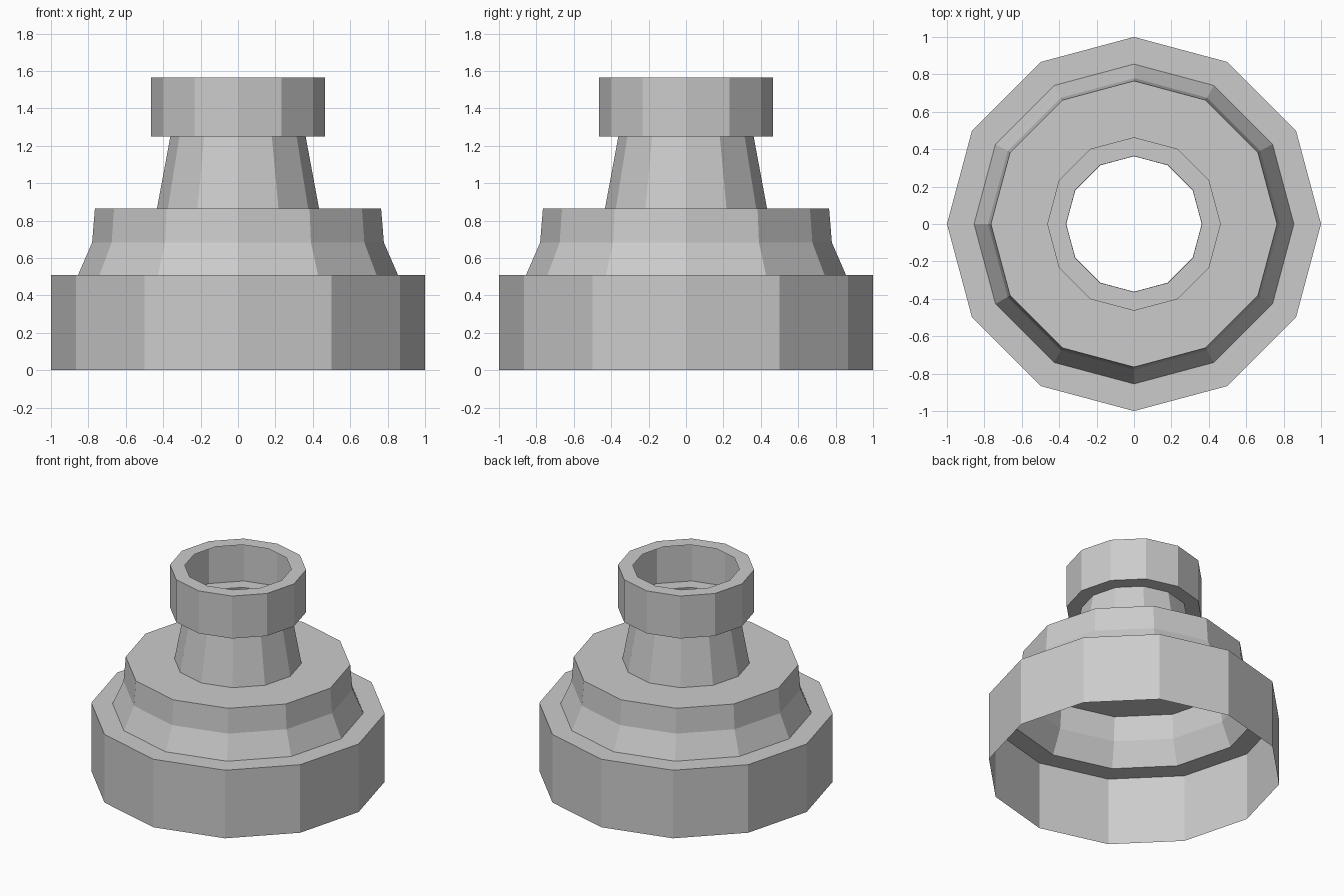
import bpy, bmesh
from math import cos, sin, tau

if "Cube" in bpy.data.objects:
    bpy.data.objects.remove(bpy.data.objects["Cube"])

SIDES = 12


def lathe(name, profile):
    """Turn an open (radius, height) profile into a flat-faced 12-sided shell."""
    bm = bmesh.new()
    rings = [[bm.verts.new((r * cos(tau * i / SIDES), r * sin(tau * i / SIDES), z))
              for i in range(SIDES)] for r, z in profile]
    for low, high in zip(rings, rings[1:]):
        for i in range(SIDES):
            j = (i + 1) % SIDES
            bm.faces.new((low[i], low[j], high[j], high[i]))
    mesh = bpy.data.meshes.new(name)
    bm.to_mesh(mesh)
    bm.free()
    obj = bpy.data.objects.new(name, mesh)
    bpy.context.collection.objects.link(obj)
    return obj


# Wide open-bottomed base with its flat ledge
lathe("base_ring", [(1.0, 0), (1.0, 0.51), (0.855, 0.51)])

# Sloped shoulder closing in to the neck
lathe("shoulder", [(0.855, 0.51), (0.78, 0.682), (0.765, 0.865), (0.433, 0.865)])

# Tapered neck, open through the middle
lathe("neck", [(0.433, 0.865), (0.362, 1.248)])

# Hollow collar with an inward lip at the top
lathe("collar", [(0.362, 1.248), (0.464, 1.248), (0.464, 1.566), (0.363, 1.566)])
